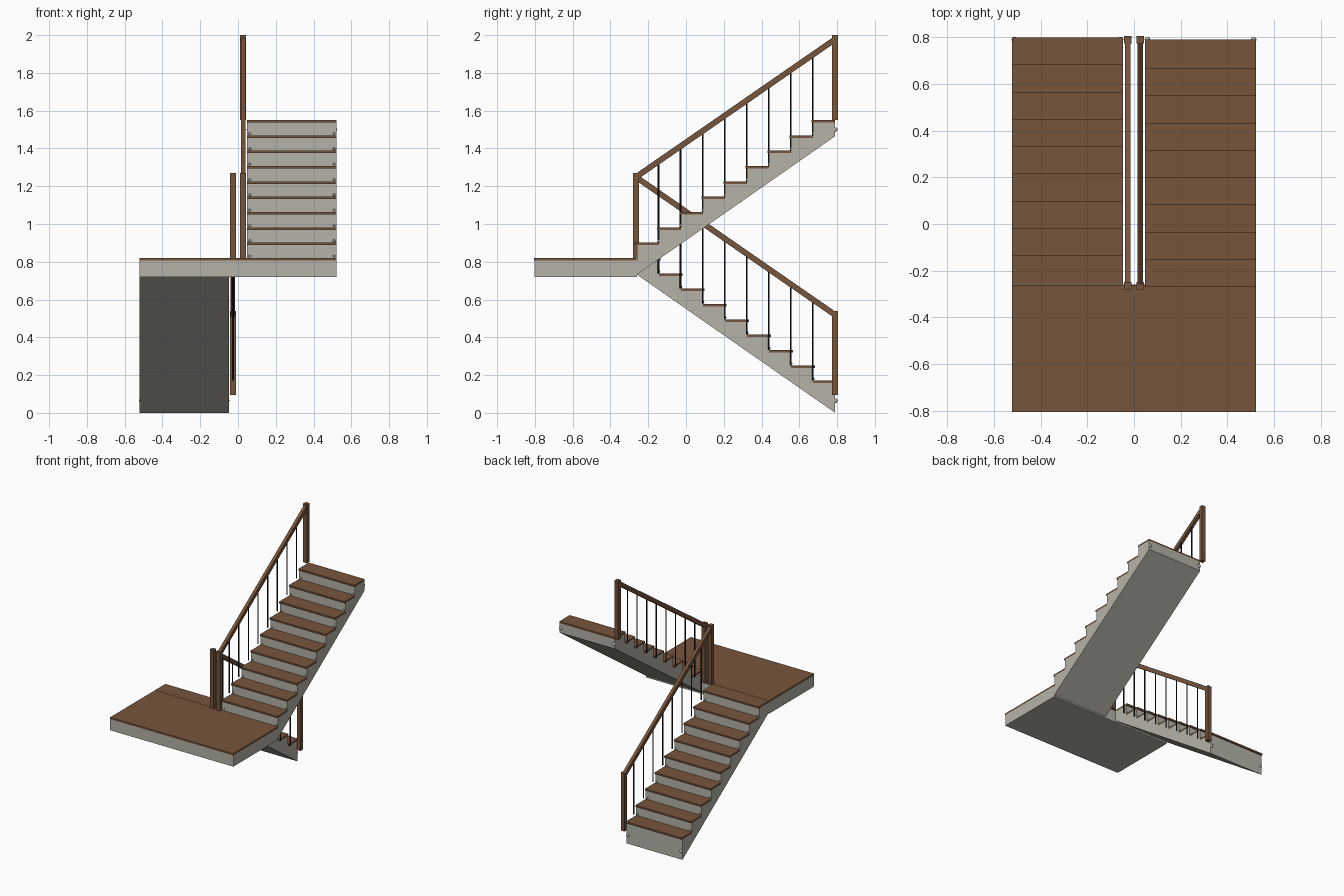
import bpy, bmesh

if "Cube" in bpy.data.objects:
    bpy.data.objects.remove(bpy.data.objects["Cube"])

def material(name, rgb):
    m = bpy.data.materials.new(name)
    m.diffuse_color = (*rgb, 1)
    m.use_nodes = True
    m.node_tree.nodes["Principled BSDF"].inputs["Base Color"].default_value = m.diffuse_color
    return m

WOOD = material("wood", (0.18, 0.09, 0.045))
STONE = material("concrete", (0.46, 0.45, 0.39))
IRON = material("iron", (0.012, 0.012, 0.014))

def finish(name, bm, mat):
    bmesh.ops.recalc_face_normals(bm, faces=bm.faces)
    me = bpy.data.meshes.new(name)
    bm.to_mesh(me)
    bm.free()
    me.materials.append(mat)
    ob = bpy.data.objects.new(name, me)
    bpy.context.collection.objects.link(ob)
    return ob

def extrude_x(name, profile, x0, x1, mat):
    """Extrude a (y, z) outline from x0 to x1."""
    bm = bmesh.new()
    face = bm.faces.new([bm.verts.new((x0, y, z)) for y, z in profile])
    r = bmesh.ops.extrude_face_region(bm, geom=[face])
    vs = [v for v in r["geom"] if isinstance(v, bmesh.types.BMVert)]
    bmesh.ops.translate(bm, verts=vs, vec=(x1 - x0, 0, 0))
    return finish(name, bm, mat)

def box(name, x0, x1, y0, y1, z0, z1, mat):
    return extrude_x(name, [(y0, z0), (y1, z0), (y1, z1), (y0, z1)], x0, x1, mat)

def rod(name, x, y, z0, z1, r, mat):
    bpy.ops.mesh.primitive_cylinder_add(vertices=12, radius=r, depth=z1 - z0,
                                        location=(x, y, (z0 + z1) / 2))
    ob = bpy.context.object
    ob.name = name
    ob.data.materials.append(mat)
    bpy.ops.object.shade_smooth_by_angle()

def stud(name, x, y, z, r):
    bpy.ops.mesh.primitive_uv_sphere_add(segments=12, ring_count=8, radius=r, location=(x, y, z))
    ob = bpy.context.object
    ob.name = name
    ob.data.materials.append(STONE)
    bpy.ops.object.shade_smooth_by_angle()

N, RUN, RISE = 9, 1.05 / 9, 0.0812
Y0, Y1, LAND = -0.26, 0.79, 0.82
XI, XO = 0.0475, 0.5225
TH, NOSE = 0.013, 0.009
POST = 0.016

# landing slab and its wooden floor
box("landing_slab", -XO, XO, -0.803, Y0, 0.72, LAND - TH, STONE)
box("landing_floor", -XO, XO, -0.806, Y0 - 0.002, LAND - TH, LAND, WOOD)

for side, label in ((1, "upper"), (-1, "lower")):
    xa, xb = sorted((side * XI, side * XO))
    xr = side * 0.027
    # tread heights, and the sawtooth flight body
    tops = [LAND + RISE * (k + 1) if side > 0 else LAND - RISE * k for k in range(N)]
    steps = []
    for k, top in enumerate(tops):
        steps += [(Y0 + RUN * k, top - TH), (Y0 + RUN * (k + 1), top - TH)]
    end_z = 1.465 if side > 0 else 0.0
    extrude_x(label + "_flight", [(Y0, 0.732)] + steps + [(Y1, end_z)], xa, xb, STONE)

    # treads with a nosing on the downhill edge, studs on the risers
    for k, top in enumerate(tops):
        a, b = Y0 + RUN * k, Y0 + RUN * (k + 1)
        if side > 0:
            a -= NOSE
        else:
            b += NOSE
        box(f"{label}_tread_{k}", xa, xb, a, b, top - TH, top, WOOD)
        riser_y = Y0 + RUN * (k if side > 0 else k + 1)
        if side > 0 or k < N - 1:
            for x in (xa + 0.014, xb - 0.014):
                stud(f"{label}_riser_stud_{k}", x, riser_y, top - RISE + 0.01, 0.007)
    for x in (xa + 0.01, xb - 0.01):
        stud(label + "_end_stud", x, Y1, 1.50 if side > 0 else 0.065, 0.012)

    # newel posts
    rail_lo, rail_hi = 1.255, (1.985 if side > 0 else 0.525)
    foot = 1.55 if side > 0 else 0.095
    ya, yb = -0.265, 0.79
    for tag, y, z0, z1 in (("landing", ya, LAND, 1.27), ("end", yb, foot, rail_hi + 0.015)):
        box(f"{label}_{tag}_newel", xr - POST, xr + POST, y - POST, y + POST, z0, z1, WOOD)

    # sloping handrail
    extrude_x(label + "_handrail",
              [(ya, rail_lo - 0.025), (yb, rail_hi - 0.025), (yb, rail_hi + 0.012), (ya, rail_lo + 0.012)],
              xr - 0.012, xr + 0.012, WOOD)

    # balusters
    for k in range(1, N):
        y = Y0 + RUN * k - 0.002
        zr = rail_lo + (rail_hi - rail_lo) * (y - ya) / (yb - ya)
        z0 = tops[k - 1] if side > 0 else tops[k]
        rod(f"{label}_baluster_{k}", xr, y, z0, zr, 0.0045, IRON)
